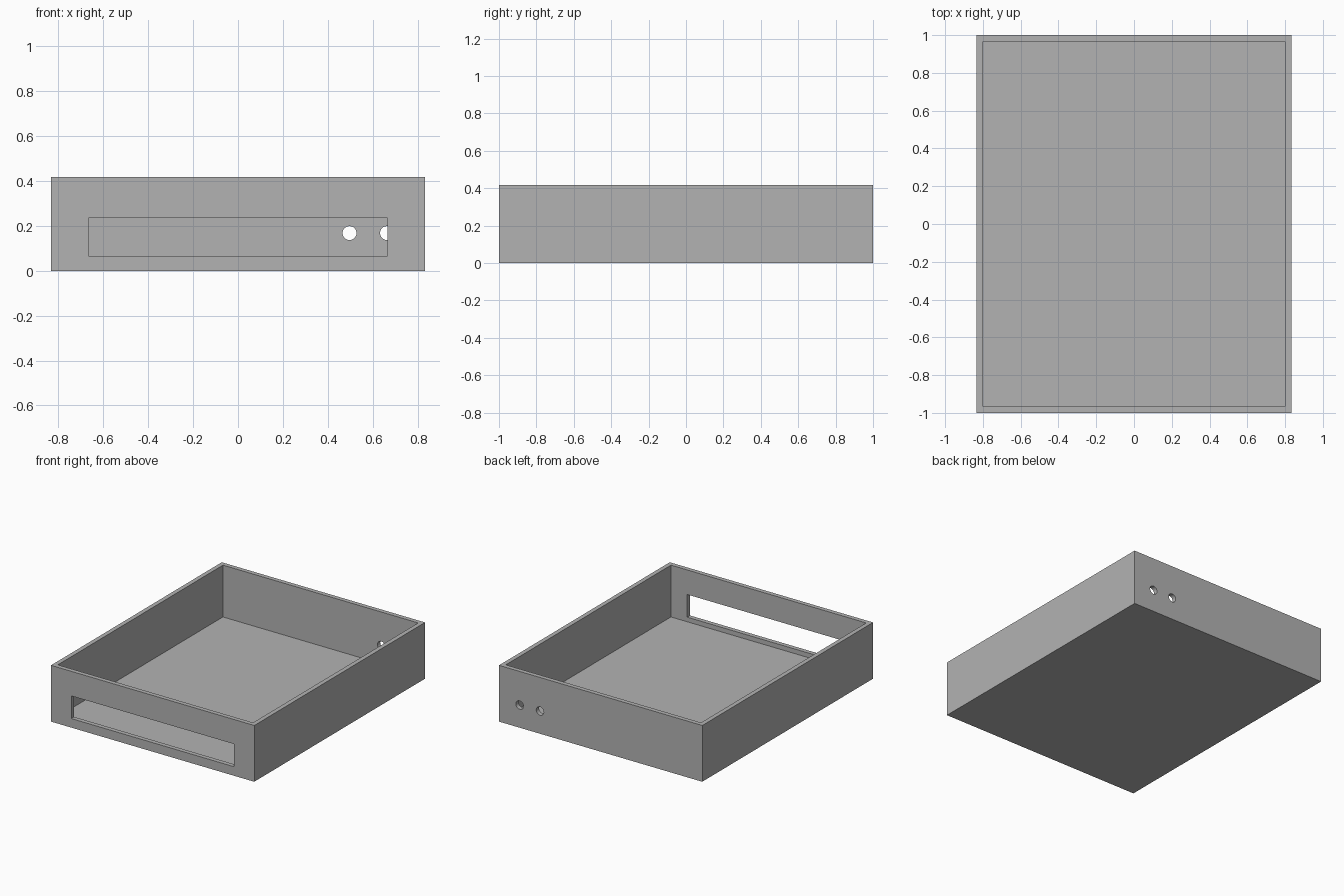
import bpy
import math

if "Cube" in bpy.data.objects:
    bpy.data.objects.remove(bpy.data.objects["Cube"], do_unlink=True)

W, D, H, WALL = 1.667, 2.0, 0.417, 0.033

grey = bpy.data.materials.new("plain grey")
grey.use_nodes = True
colour = (0.45, 0.45, 0.45, 1)
grey.diffuse_color = colour
grey.node_tree.nodes["Principled BSDF"].inputs["Base Color"].default_value = colour


def box(name, low, high):
    """Box spanning two opposite corners."""
    centre = [(a + b) / 2 for a, b in zip(low, high)]
    bpy.ops.mesh.primitive_cube_add(size=1, location=centre)
    ob = bpy.context.object
    ob.name = name
    ob.scale = [b - a for a, b in zip(low, high)]
    bpy.ops.object.transform_apply(location=True, rotation=True, scale=True)
    ob.data.materials.append(grey)
    return ob


def cut(target, cutter):
    """Subtract the cutter from the target and discard it."""
    cutter.hide_render = True
    mod = target.modifiers.new("cut", "BOOLEAN")
    mod.operation = "DIFFERENCE"
    mod.solver = "EXACT"
    mod.object = cutter
    bpy.context.view_layer.objects.active = target
    bpy.ops.object.modifier_apply(modifier=mod.name)
    bpy.data.objects.remove(cutter, do_unlink=True)


# Open tray: outer block with the inside hollowed out
tray = box("open_tray", (-W / 2, -D / 2, 0), (W / 2, D / 2, H))
cut(tray, box("cavity_cutter",
              (-W / 2 + WALL, -D / 2 + WALL, WALL),
              (W / 2 - WALL, D / 2 - WALL, H + 0.2)))

# Wide slot through the front wall
cut(tray, box("slot_cutter", (-0.667, -1.1, 0.067), (0.667, -0.9, 0.235)))

# Two round cable holes through the back wall
for x in (0.497, 0.664):
    bpy.ops.mesh.primitive_cylinder_add(vertices=32, radius=0.031, depth=0.2,
                                        location=(x, 1, 0.168),
                                        rotation=(math.pi / 2, 0, 0))
    hole = bpy.context.object
    hole.name = "hole_cutter"
    hole.data.materials.append(grey)
    cut(tray, hole)

# Smooth hole walls, crisp edges elsewhere
bpy.ops.object.select_all(action="DESELECT")
tray.select_set(True)
bpy.context.view_layer.objects.active = tray
bpy.ops.object.shade_smooth_by_angle(angle=math.radians(30))
